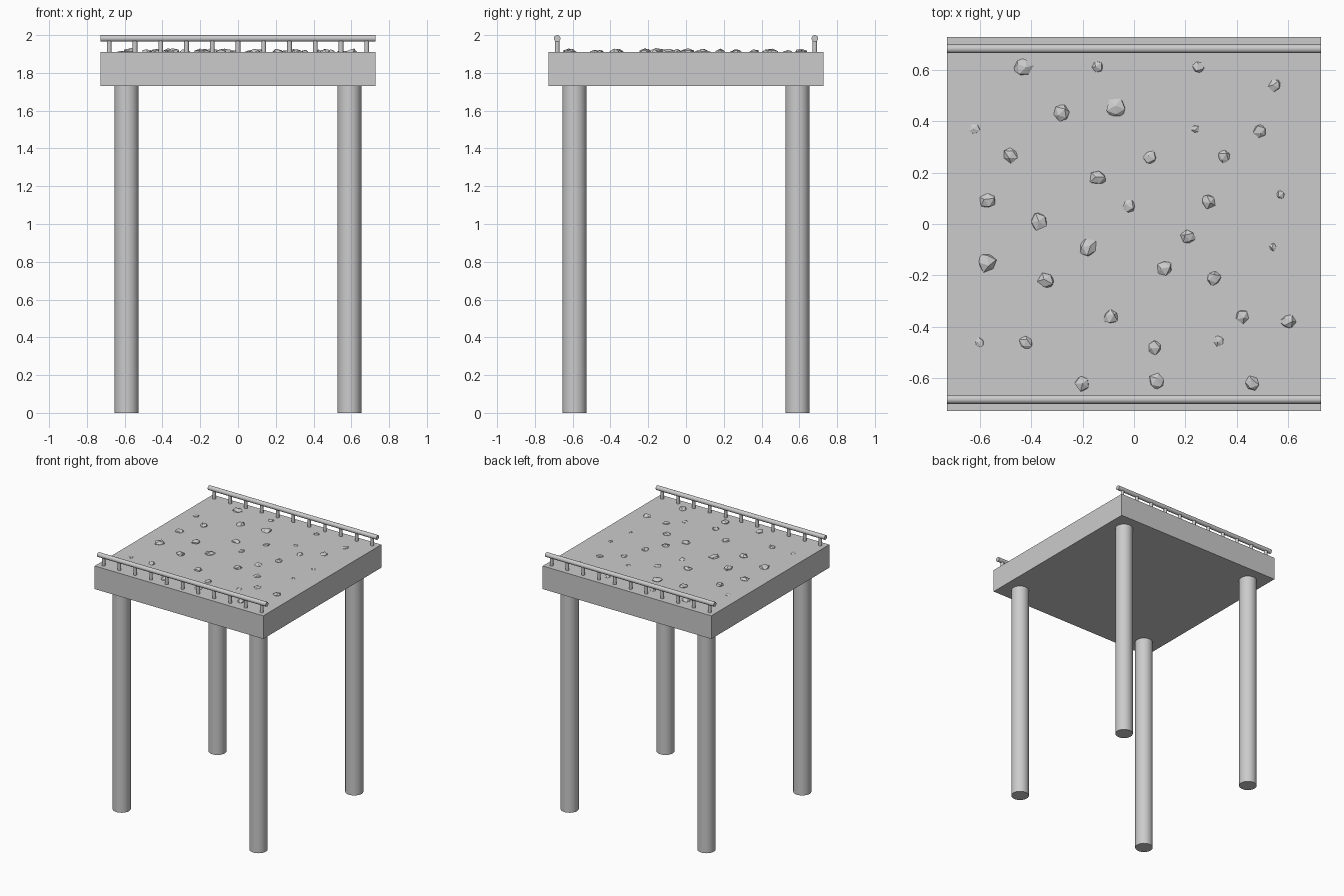
import bpy, bmesh, math, random
from mathutils import Vector, Matrix

if "Cube" in bpy.data.objects:
    bpy.data.objects.remove(bpy.data.objects["Cube"])

random.seed(4)

def cylinder(name, radius, depth, loc, rot=(0, 0, 0), sides=32):
    bpy.ops.mesh.primitive_cylinder_add(vertices=sides, radius=radius, depth=depth,
                                        location=loc, rotation=rot)
    obj = bpy.context.object
    obj.name = name
    bpy.ops.object.shade_smooth_by_angle(angle=math.radians(35))
    return obj

# Deck slab
bpy.ops.mesh.primitive_cube_add(size=1, location=(0, 0, 1.82))
deck = bpy.context.object
deck.name = "deck_slab"
deck.scale = (1.454, 1.454, 0.18)

# Four round columns
for sx, sx_name in ((-1, "left"), (1, "right")):
    for sy, sy_name in ((-1, "front"), (1, "back")):
        cylinder(f"{sy_name}_{sx_name}_column", 0.064, 1.735, (sx * 0.59, sy * 0.59, 0.8675))

# Guard rails with short posts along the front and back edges
for sy, side in ((-1, "front"), (1, "back")):
    y = sy * 0.682
    cylinder(f"{side}_rail", 0.0175, 1.454, (0, y, 1.9825), (0, math.pi / 2, 0), 24)
    for i in range(11):
        cylinder(f"{side}_post_{i + 1}", 0.0125, 0.08, (-0.682 + i * 0.1364, y, 1.942), sides=16)

# Faceted stones half sunk in the deck: x, y, radius
stones = [
    (-.43, .61, .038), (-.14, .61, .025), (.25, .61, .025), (.55, .54, .028), (-.28, .43, .034),
    (-.07, .45, .037), (.24, .37, .02), (.49, .36, .03), (-.62, .37, .023), (-.48, .27, .03),
    (.06, .26, .028), (.35, .26, .028), (-.14, .18, .032), (-.57, .09, .033), (-.02, .07, .028),
    (.29, .09, .03), (.57, .115, .02), (-.37, .01, .035), (-.18, -.09, .036), (.21, -.05, .03),
    (.54, -.09, .018), (-.57, -.15, .037), (-.34, -.22, .033), (.12, -.17, .03), (.31, -.21, .03),
    (-.09, -.36, .031), (.42, -.36, .028), (.6, -.38, .032), (-.6, -.46, .021), (-.42, -.46, .029),
    (.08, -.48, .028), (.33, -.455, .025), (-.2, -.62, .031), (.09, -.61, .031), (.46, -.62, .03),
]
for i, (x, y, r) in enumerate(stones):
    bm = bmesh.new()
    bmesh.ops.create_icosphere(bm, subdivisions=1, radius=r)
    turn = Matrix.Rotation(random.uniform(0, 6.28), 3, 'Z') @ Matrix.Rotation(random.uniform(0, 3), 3, 'X')
    for v in bm.verts:
        v.co = turn @ (v.co * random.uniform(0.85, 1.2))
        v.co.z *= 0.6
    mesh = bpy.data.meshes.new("stone")
    bm.to_mesh(mesh)
    bm.free()
    stone = bpy.data.objects.new(f"stone_{i + 1}", mesh)
    stone.location = (x, y, 1.908 if r > 0.029 else 1.905)
    bpy.context.collection.objects.link(stone)
